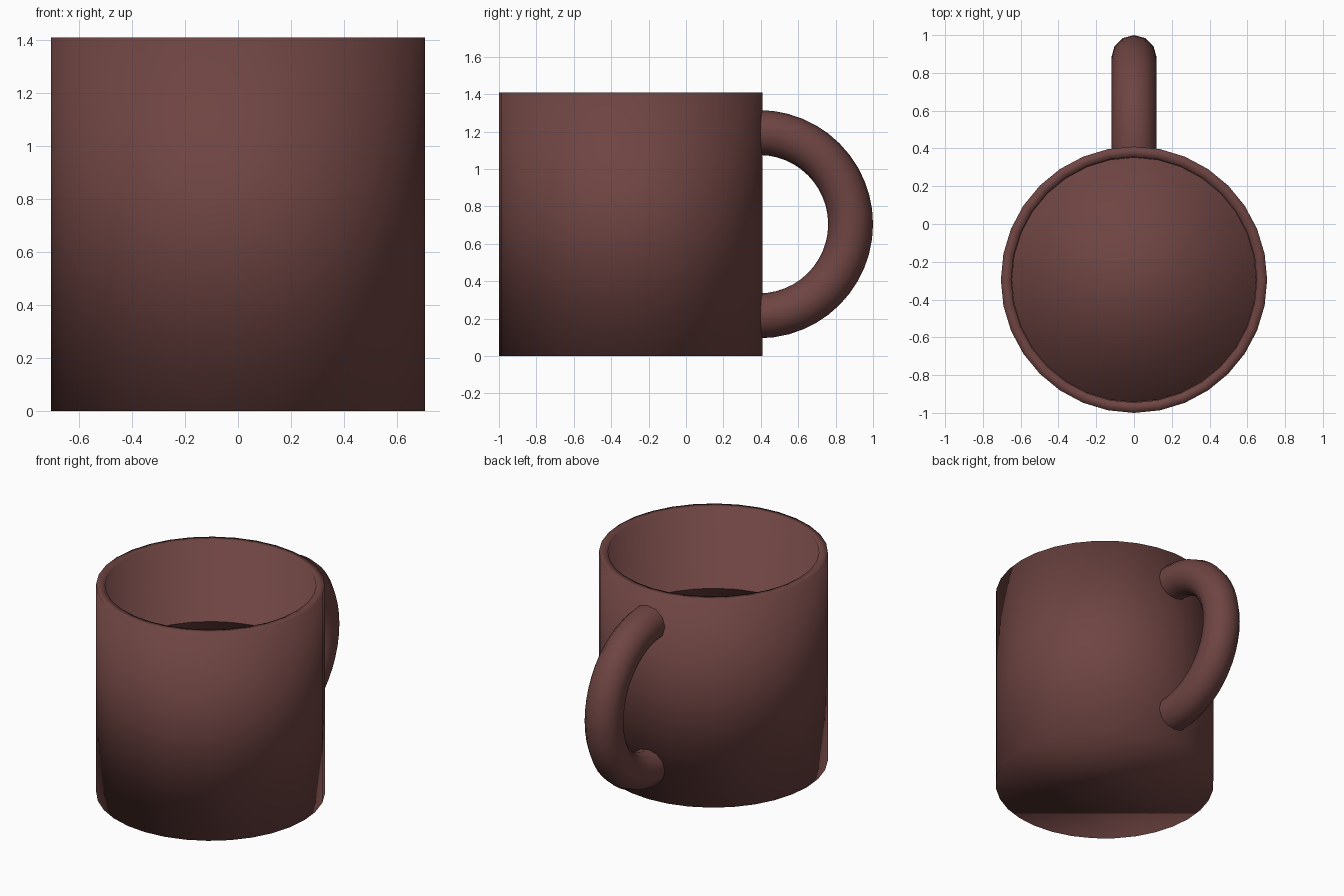
import bpy
import bmesh
from math import cos, sin, pi

if "Cube" in bpy.data.objects:
    bpy.data.objects.remove(bpy.data.objects["Cube"], do_unlink=True)

SIDES = 32
RADIUS, INNER, HEIGHT = 0.705, 0.65, 1.41
CENTER_Y = -0.295

clay = bpy.data.materials.new("dark red brown")
clay.use_nodes = True
color = (0.155, 0.058, 0.054, 1)
clay.diffuse_color = color
clay.node_tree.nodes["Principled BSDF"].inputs["Base Color"].default_value = color


def build(name, rings):
    """Bridge a list of point rings into a smooth, capped solid."""
    bm = bmesh.new()
    loops = [[bm.verts.new(p) for p in ring] for ring in rings]
    n = len(loops[0])
    for a, b in zip(loops, loops[1:]):
        for i in range(n):
            j = (i + 1) % n
            bm.faces.new((a[i], a[j], b[j], b[i]))
    bm.faces.new(loops[0])
    bm.faces.new(loops[-1])
    bmesh.ops.recalc_face_normals(bm, faces=bm.faces)
    for face in bm.faces:
        face.smooth = True
    mesh = bpy.data.meshes.new(name)
    bm.to_mesh(mesh)
    bm.free()
    mesh.materials.append(clay)
    obj = bpy.data.objects.new(name, mesh)
    bpy.context.collection.objects.link(obj)
    return obj


def circle(radius, z):
    return [(radius * cos(2 * pi * i / SIDES),
             CENTER_Y + radius * sin(2 * pi * i / SIDES), z) for i in range(SIDES)]


# Hollow cup with a flat rim
build("mug_body", [circle(RADIUS, 0), circle(RADIUS, HEIGHT),
                   circle(INNER, HEIGHT), circle(INNER, 0.1)])

# Drink filling the cup part of the way
build("drink", [circle(INNER - 0.002, 0.11), circle(INNER - 0.002, 0.86)])

# Half-ring handle whose ends sink into the wall
BEND, TUBE, STEPS, TUBE_SIDES = 0.49, 0.12, 24, 12
HANDLE_Y, HANDLE_Z = 0.39, HEIGHT / 2


def handle_ring(angle, shift=0):
    ring = []
    for k in range(TUBE_SIDES):
        t = 2 * pi * k / TUBE_SIDES
        reach = BEND + TUBE * cos(t)
        ring.append((TUBE * sin(t), HANDLE_Y + shift + reach * cos(angle),
                     HANDLE_Z + reach * sin(angle)))
    return ring


arc = [handle_ring(-pi / 2 + pi * s / STEPS) for s in range(STEPS + 1)]
build("handle", [handle_ring(-pi / 2, -0.02)] + arc + [handle_ring(pi / 2, -0.02)])
